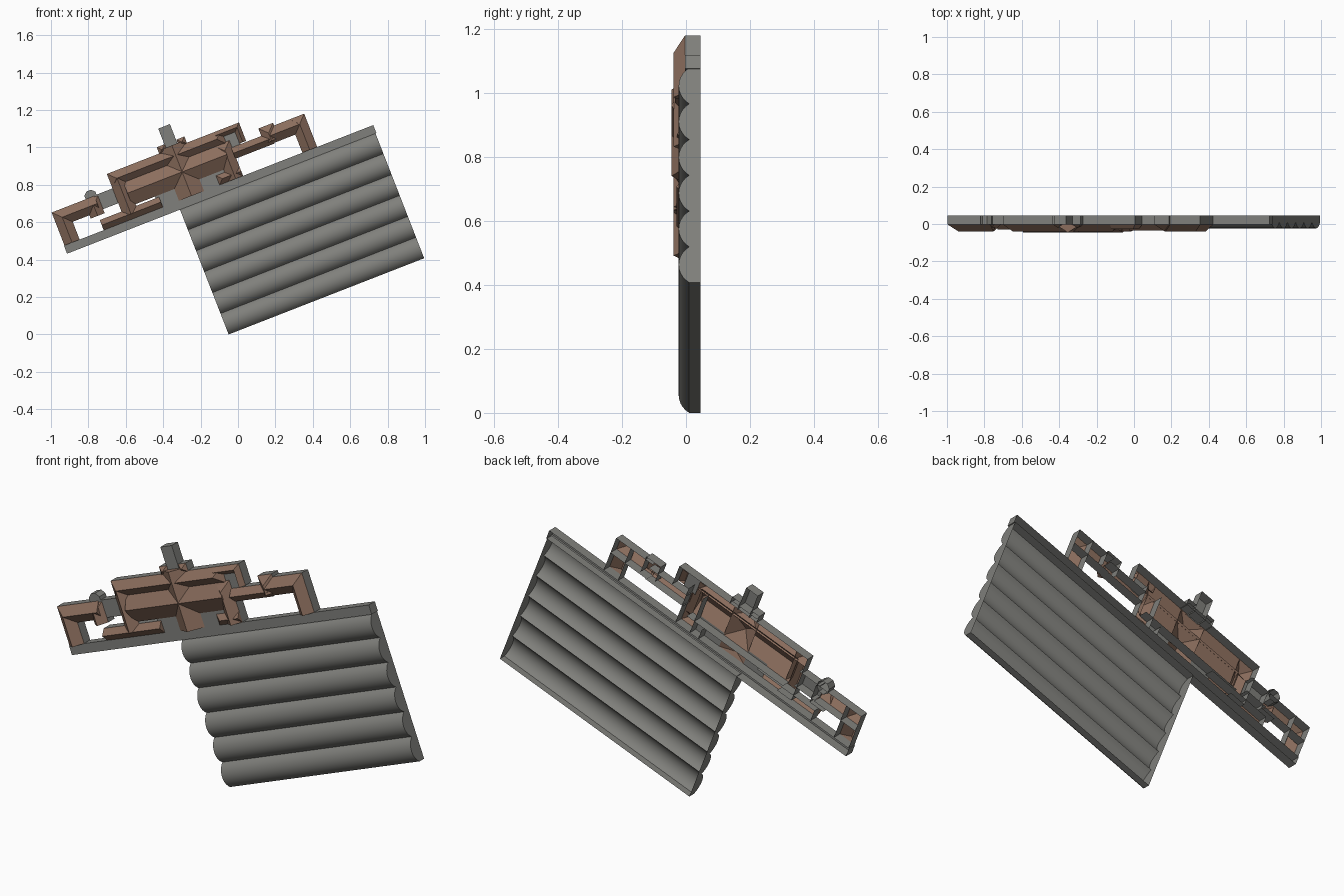
import bpy, bmesh, math

if "Cube" in bpy.data.objects:
    bpy.data.objects.remove(bpy.data.objects["Cube"])

ANG = math.radians(21.3)
C, S = math.cos(ANG), math.sin(ANG)
BACK, EAVE, RIDGE = 0.045, -0.003, -0.039


def material(name, col):
    m = bpy.data.materials.new(name)
    m.diffuse_color = (*col, 1)
    m.use_nodes = True
    m.node_tree.nodes["Principled BSDF"].inputs["Base Color"].default_value = m.diffuse_color
    return m


GREY = material("stone grey", (0.215, 0.215, 0.2))
BROWN = material("roof brown", (0.26, 0.155, 0.11))


def place(u, v, y):
    """Plan coordinates (u along the rail, v across it) to the tilted upright frame."""
    return (-0.05 + u * C - v * S, y, u * S + v * C)


def build(name, faces):
    """faces: list of (points in u, v, y; material slot). Open at the back."""
    bm = bmesh.new()
    for pts, slot in faces:
        f = bm.faces.new([bm.verts.new(place(*p)) for p in pts])
        f.material_index = slot
    bmesh.ops.remove_doubles(bm, verts=bm.verts, dist=1e-5)
    bmesh.ops.recalc_face_normals(bm, faces=bm.faces)
    bm.normal_update()
    if sum(f.normal.y * f.calc_area() for f in bm.faces) > 0:
        bmesh.ops.reverse_faces(bm, faces=bm.faces)
    me = bpy.data.meshes.new(name)
    bm.to_mesh(me)
    bm.free()
    me.materials.append(GREY)
    me.materials.append(BROWN)
    ob = bpy.data.objects.new(name, me)
    bpy.context.collection.objects.link(ob)
    return ob


def walls(ring, top, sides):
    out = []
    n = len(ring)
    for i in range(n):
        if sides is None or i in sides:
            a, b = ring[i], ring[(i + 1) % n]
            out.append(([(*a, BACK), (*b, BACK), (*b, top), (*a, top)], 0))
    return out


def slab(name, ring, top=EAVE, sides=None):
    """Flat-topped open-backed block."""
    return build(name, [([(*p, top) for p in ring], 0)] + walls(ring, top, sides))


def rect(u0, u1, v0, v1):
    return [(u0, v0), (u1, v0), (u1, v1), (u0, v1)]


def roof(name, u0, u1, v0, v1, axis="u", hips=(0, 0), ridge=RIDGE, sides=None):
    """Pitched roof on walls. Wall sides: 0 low v, 1 high u, 2 high v, 3 low u."""
    ring = rect(u0, u1, v0, v1)
    a, b, c, d = [(*p, EAVE) for p in ring]
    if axis == "u":
        h, m = (v1 - v0) / 2, (v0 + v1) / 2
        r0, r1 = (u0 + hips[0] * h, m, ridge), (u1 - hips[1] * h, m, ridge)
        f = [[a, b, r1, r0], [c, d, r0, r1], [d, a, r0], [b, c, r1]]
    else:
        h, m = (u1 - u0) / 2, (u0 + u1) / 2
        r0, r1 = (m, v0 + hips[0] * h, ridge), (m, v1 - hips[1] * h, ridge)
        f = [[d, a, r0, r1], [b, c, r1, r0], [a, b, r0], [c, d, r1]]
    return build(name, [(p, 1) for p in f] + walls(ring, EAVE, sides))


# ribbed field: six rounded rows
ROWS, W, SEG, L = 6, 0.12, 10, 1.122
R = (0.06 ** 2 + 0.033 ** 2) / (2 * 0.033)
half = math.asin(0.06 / R)
prof = []
for r in range(ROWS):
    for k in range(SEG + (r == ROWS - 1)):
        t = -half + 2 * half * k / SEG
        prof.append((W * (r + 0.5) + R * math.sin(t), -0.023 + R * (1 - math.cos(t))))
outline = [(0, BACK)] + prof + [(ROWS * W, BACK)]
ff = [([(0, *p), (L, *p), (L, *q), (0, *q)], 0) for p, q in zip(outline, outline[1:])]
ff += [([(u, *p) for p in outline], 0) for u in (0, L)]
field = build("ribbed_field", ff)
bpy.context.view_layer.objects.active = field
field.select_set(True)
bpy.ops.object.shade_smooth_by_angle(angle=math.radians(30))
field.select_set(False)

# long rail between field and buildings
slab("long_rail", rect(-0.648, 1.127, 0.716, 0.762))

# left wing
roof("left_end_range", -0.645, -0.558, 0.762, 0.951, "v", (0, 1), sides=(1, 3))
roof("left_north_range", -0.645, -0.40, 0.864, 0.951, "u", (1, 0), sides=(0, 2))
roof("left_pavilion", -0.462, -0.382, 0.845, 0.945, "v", (0, 1), sides=(0, 1))
slab("left_link", rect(-0.40, -0.28, 0.868, 0.953), sides=(0, 2))
roof("left_south_range", -0.42, -0.08, 0.762, 0.82, "u", sides=(2, 3), ridge=-0.03)
slab("round_turret", [(-0.418 + 0.034 * math.cos(math.pi * (k + .5) / 4),
                       0.957 + 0.034 * math.sin(math.pi * (k + .5) / 4)) for k in range(8)])

# main block
roof("main_west_range", -0.295, -0.21, 0.79, 1.036, "v", (0, 1), sides=(0, 3))
roof("main_north_range", -0.295, 0.36, 0.955, 1.036, "u", (1, 1), sides=(2,))
roof("main_centre_roof", -0.23, 0.34, 0.83, 0.97, "u", ridge=-0.046, sides=(0,))
roof("main_cross_roof", 0.012, 0.156, 0.762, 1.052, "v", (0, 0), ridge=-0.045, sides=(2,))
roof("main_east_range", 0.295, 0.38, 0.762, 0.965, "v", (0, 1), sides=(1, 3))
roof("main_east_foot", 0.245, 0.38, 0.762, 0.815, "u", (1, 0), ridge=-0.028, sides=(3,))
roof("north_east_strip", 0.32, 0.463, 0.996, 1.036, "u", (0, 1), ridge=-0.028, sides=(2,))
roof("north_east_return", 0.425, 0.463, 0.93, 1.036, "v", (0, 1), ridge=-0.028, sides=(1,))

# flat grey courts between the roofs
slab("west_court", rect(-0.10, 0.012, 0.762, 0.84), sides=())
slab("east_court", rect(0.156, 0.295, 0.762, 0.84), sides=())
slab("north_court", rect(0.36, 0.43, 0.92, 1.0), sides=())

# entrance tower to the north with its two side blocks
slab("north_tower", rect(0.049, 0.116, 1.03, 1.162), sides=(1, 2, 3))
for n, u in (("left", 0.005), ("right", 0.118)):
    roof(n + "_tower_block", u, u + 0.046, 1.03, 1.072, "u", (1, 1), ridge=-0.02,
         sides=(1, 2, 3))

# right wing
roof("right_link_range", 0.375, 0.60, 0.862, 0.925, "u", ridge=-0.034, sides=(0, 2))
roof("right_pavilion", 0.548, 0.632, 0.88, 0.968, "v", (0, 1), sides=(1, 2, 3))
roof("right_north_range", 0.59, 0.805, 0.866, 0.953, "u", (0, 1), sides=(0, 2))
roof("right_end_range", 0.72, 0.805, 0.762, 0.953, "v", (0, 1), sides=(1, 3))
